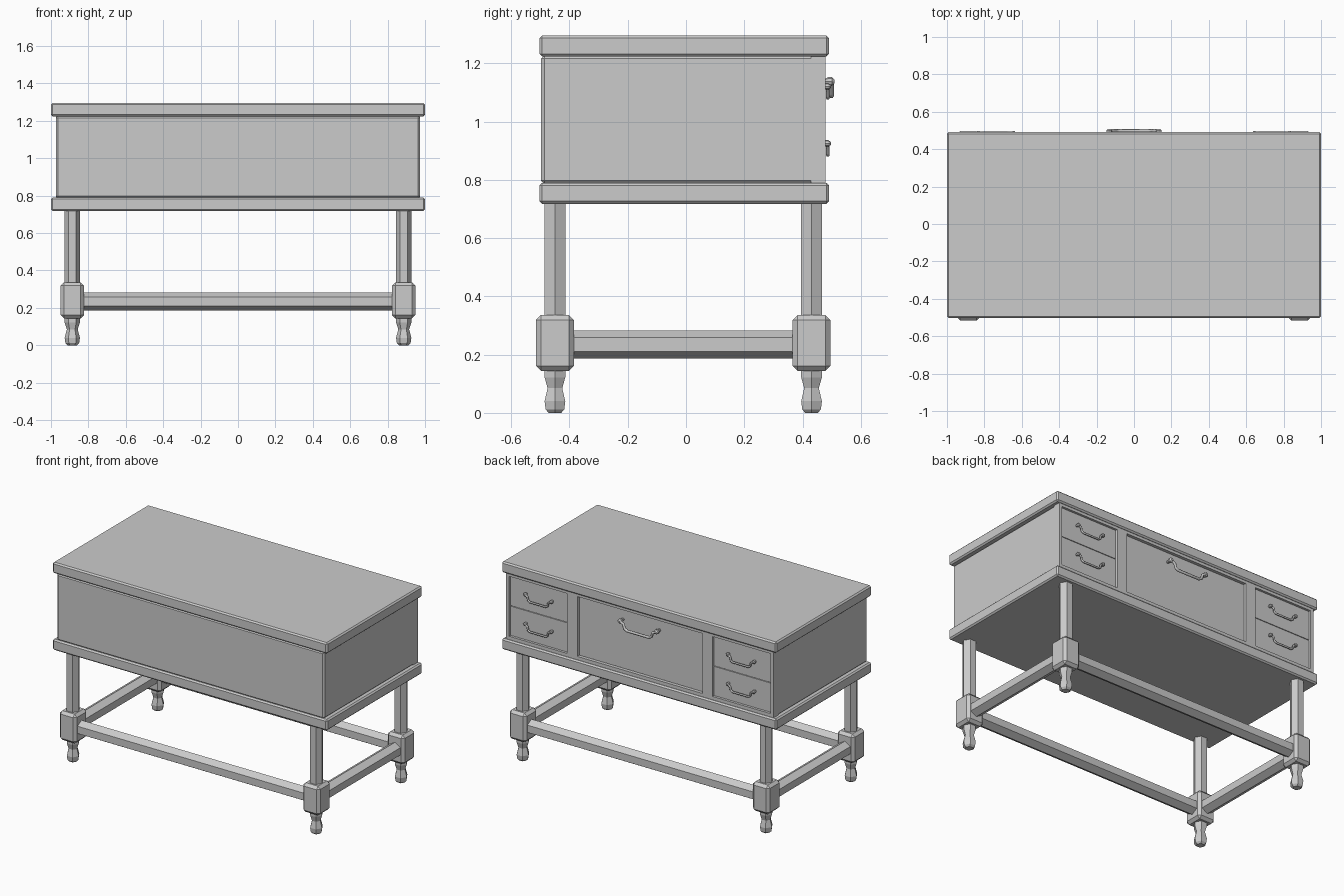
import bpy, bmesh
from math import cos, sin, pi

if "Cube" in bpy.data.objects:
    bpy.data.objects.remove(bpy.data.objects["Cube"])

COL = bpy.context.collection


def finish(name, bm, loc=(0, 0, 0), rot=(0, 0, 0)):
    bmesh.ops.recalc_face_normals(bm, faces=bm.faces)
    me = bpy.data.meshes.new(name)
    bm.to_mesh(me)
    bm.free()
    ob = bpy.data.objects.new(name, me)
    ob.location, ob.rotation_euler = loc, rot
    COL.objects.link(ob)
    return ob


def box(name, x, y, z, bevel=0):
    """Box from (min, max) pairs with an optional single chamfer."""
    bm = bmesh.new()
    bmesh.ops.create_cube(bm, size=1)
    for v in bm.verts:
        v.co = [(r[0] + r[1]) / 2 + c * (r[1] - r[0]) for r, c in zip((x, y, z), v.co)]
    ob = finish(name, bm)
    if bevel:
        m = ob.modifiers.new("chamfer", 'BEVEL')
        m.width, m.segments = bevel, 1
    return ob


def turned(name, profile, loc, rot=(0, 0, 0), sides=6):
    """Faceted turning: profile is (radius, height) pairs."""
    bm = bmesh.new()
    rings = [[bm.verts.new((r * cos(2 * pi * i / sides), r * sin(2 * pi * i / sides), h))
              for i in range(sides)] for r, h in profile]
    for a, b in zip(rings, rings[1:]):
        for i in range(sides):
            j = (i + 1) % sides
            bm.faces.new((a[i], a[j], b[j], b[i]))
    bm.faces.new(rings[0])
    bm.faces.new(rings[-1])
    return finish(name, bm, loc, rot)


def handle(name, x, z, half, drop, r, y):
    """Drop handle: two knobs and a hanging bail."""
    for s in (-1, 1):
        turned(name + "_knob", [(r, 0), (r, .02), (r * 1.7, .03), (r * 1.7, .042), (r * .8, .05)],
               (x + s * half, y - .036, z), (-pi / 2, 0, 0), 8)
    cu = bpy.data.curves.new(name + "_bail", 'CURVE')
    cu.dimensions = '3D'
    cu.bevel_depth, cu.bevel_resolution, cu.use_fill_caps = r, 1, True
    pts = [(-1, 0), (-.8, -.25), (-.74, -.8), (-.6, -1), (.6, -1), (.74, -.8), (.8, -.25), (1, 0)]
    sp = cu.splines.new('POLY')
    sp.points.add(len(pts) - 1)
    for p, (u, w) in zip(sp.points, pts):
        p.co = (x + u * half, y + .004, z + w * drop, 1)
    COL.objects.link(bpy.data.objects.new(name + "_bail", cu))


# Top and bottom slabs
SY = (-.503, .491)
box("top_slab", (-1, 1), SY, (1.224, 1.296), .009)
box("bottom_slab", (-1, 1), SY, (.718, .79), .009)

# Cabinet body
BACK = .479
Z0, Z1 = .785, 1.228
box("cabinet_body", (-.974, .974), (-.497, .452), (Z0, Z1), .012)

# Frame around the drawers
box("top_rail", (-.974, .974), (.43, BACK), (1.206, Z1))
box("bottom_rail", (-.974, .974), (.43, BACK), (Z0, .812))
for s in (-1, 1):
    for a, b in ((.456, .53), (.952, .974)):
        box("stile", sorted((s * a, s * b)), (.43, BACK), (.812, 1.206))

# Drawer fronts and handles
box("wide_drawer", (-.452, .452), (.44, .464), (.816, 1.202))
handle("wide_handle", 0, 1.138, .133, .05, .009, .495)
for s in (-1, 1):
    for z0, z1 in ((.815, 1.007), (1.011, 1.203)):
        box("small_drawer", sorted((s * .533, s * .949)), (.44, .468), (z0, z1))
        handle("small_handle", s * .738, z0 + .11, .095, .04, .0065, .483)

# Legs, joint blocks and turned feet
LX, LY = .886, (-.45, .431)
for x in (-LX, LX):
    for y in LY:
        turned("leg", [(.042, .3), (.042, .73)], (x, y, 0))
        box("joint_block", (x - .062, x + .062), (y - .065, y + .065), (.144, .336), .017)
        turned("foot", [(.025, 0), (.037, .012), (.041, .04), (.029, .085),
                        (.041, .122), (.041, .16)], (x, y, 0))

# Stretchers between the joint blocks
for y in LY:
    turned("long_stretcher", [(.048, -.85), (.048, .85)], (0, y, .235), (0, pi / 2, 0))
for x in (-LX, LX):
    turned("side_stretcher", [(.048, -.41), (.048, .41)], (x, -.01, .235), (0, pi / 2, pi / 2))
